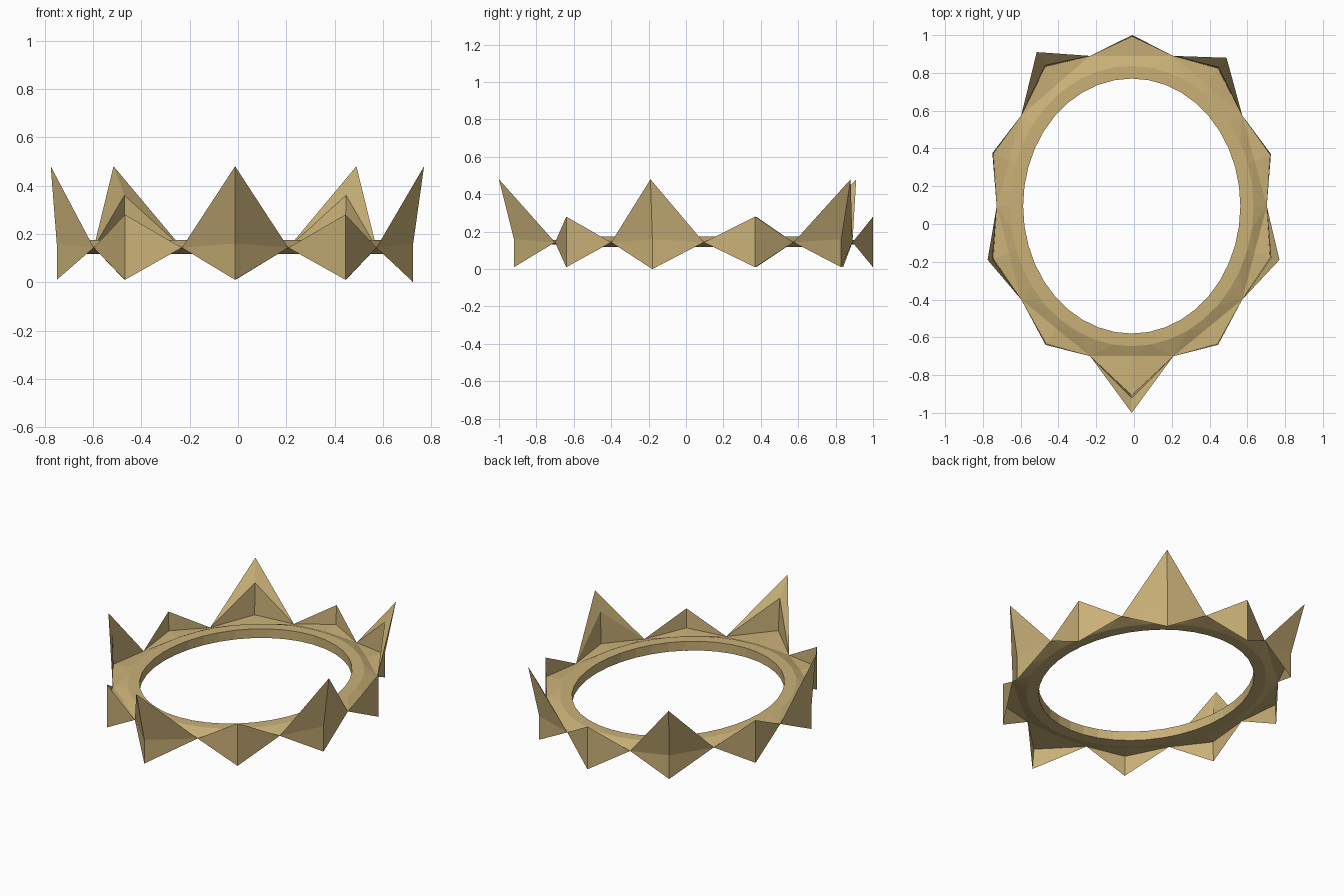
import bpy, bmesh, math

if "Cube" in bpy.data.objects:
    bpy.data.objects.remove(bpy.data.objects["Cube"])

CX, CY = -0.012, 0.095          # centre of the oval opening
SEG = 40                        # oval sides: four per point

gold = bpy.data.materials.new("antique gold")
gold.diffuse_color = (0.585, 0.435, 0.185, 1)
gold.use_nodes = True
gold.node_tree.nodes["Principled BSDF"].inputs["Base Color"].default_value = gold.diffuse_color

bm = bmesh.new()


def vert(x, y, z):
    return bm.verts.new((x, y, z))


def face(*vs):
    bm.faces.new(vs)


def oval(a, b, z):
    return [vert(CX + a * math.cos(2 * math.pi * i / SEG),
                 CY + b * math.sin(2 * math.pi * i / SEG), z) for i in range(SEG)]


# Oval band: inner wall plus flat top and bottom rims
in_top, in_bot = oval(0.575, 0.675, 0.175), oval(0.575, 0.675, 0.117)
rim_top, rim_bot = oval(0.645, 0.742, 0.175), oval(0.645, 0.742, 0.117)
for i in range(SEG):
    j = (i + 1) % SEG
    face(in_bot[i], in_bot[j], in_top[j], in_top[i])
    face(in_top[i], in_top[j], rim_top[j], rim_top[i])
    face(in_bot[j], in_bot[i], rim_bot[i], rim_bot[j])

# Valleys between the points, counter-clockwise from the right side
right = [(0.715, 0.095), (0.585, 0.575), (0.22, 0.89)]
low = [(0.22, -0.70), (0.585, -0.40)]
valley_xy = right + [(-x, y) for x, y in right[::-1]]
valley_xy += [(-x, y) for x, y in low[::-1]] + low
valleys = [vert(CX + x, y, 0.143) for x, y in valley_xy]

# Points: (base x, base y, base z) and, for tall ones, the leaning tip (x, y)
points = [
    ((0.725, 0.37, 0.01), None), ((0.447, 0.83, 0.01), (0.49, 0.88)),
    ((-0.01, 1.0, 0.01), None), ((-0.47, 0.84, 0.01), (-0.515, 0.91)),
    ((-0.75, 0.375, 0.01), None), ((-0.75, -0.185, 0.01), (-0.775, -0.19)),
    ((-0.468, -0.64, 0.01), None), ((-0.012, -0.92, 0.01), (-0.012, -1.0)),
    ((0.445, -0.64, 0.01), None), ((0.725, -0.18, 0.0), (0.77, -0.19)),
]

for k, ((x, y, z), tip_xy) in enumerate(points):
    a, b = valleys[k], valleys[(k + 1) % 10]
    mx, my = (a.co.x + b.co.x) / 2, (a.co.y + b.co.y) / 2
    base = vert(x, y, z)
    inner = vert(x, y, 0.36 if tip_xy else 0.28)

    # Nearly flat ledge from each rim out to the thin upright point
    for rim, foot_z, ledge_z, apex in ((rim_top, 0.155, 0.16, inner),
                                       (rim_bot, 0.132, 0.135, base)):
        foot = vert(mx, my, foot_z)
        ledge = vert(x + (mx - x) * 0.06, y + (my - y) * 0.06, ledge_z)
        r = [rim[(4 * k + n) % SEG] for n in range(5)]
        face(r[0], r[1], a)
        face(r[1], foot, a)
        face(r[1], r[2], foot)
        face(r[2], r[3], foot)
        face(r[3], b, foot)
        face(r[3], r[4], b)
        face(a, foot, ledge)
        face(foot, b, ledge)
        # Inner side of the point, above or below the ledge
        face(a, ledge, apex)
        face(ledge, b, apex)

    if tip_xy:
        # Tall point: upright lower facets, outward leaning upper blade
        kink = vert(x, y, 0.16)
        tip = vert(tip_xy[0], tip_xy[1], 0.48)
        for v in (a, b):
            face(v, base, kink)
            face(v, kink, tip)
            face(v, tip, inner)
    else:
        # Short point: plain diamond
        face(a, base, inner)
        face(base, b, inner)

bmesh.ops.recalc_face_normals(bm, faces=bm.faces[:])
mesh = bpy.data.meshes.new("crown")
bm.to_mesh(mesh)
bm.free()
mesh.materials.append(gold)
crown = bpy.data.objects.new("crown", mesh)
bpy.context.collection.objects.link(crown)
